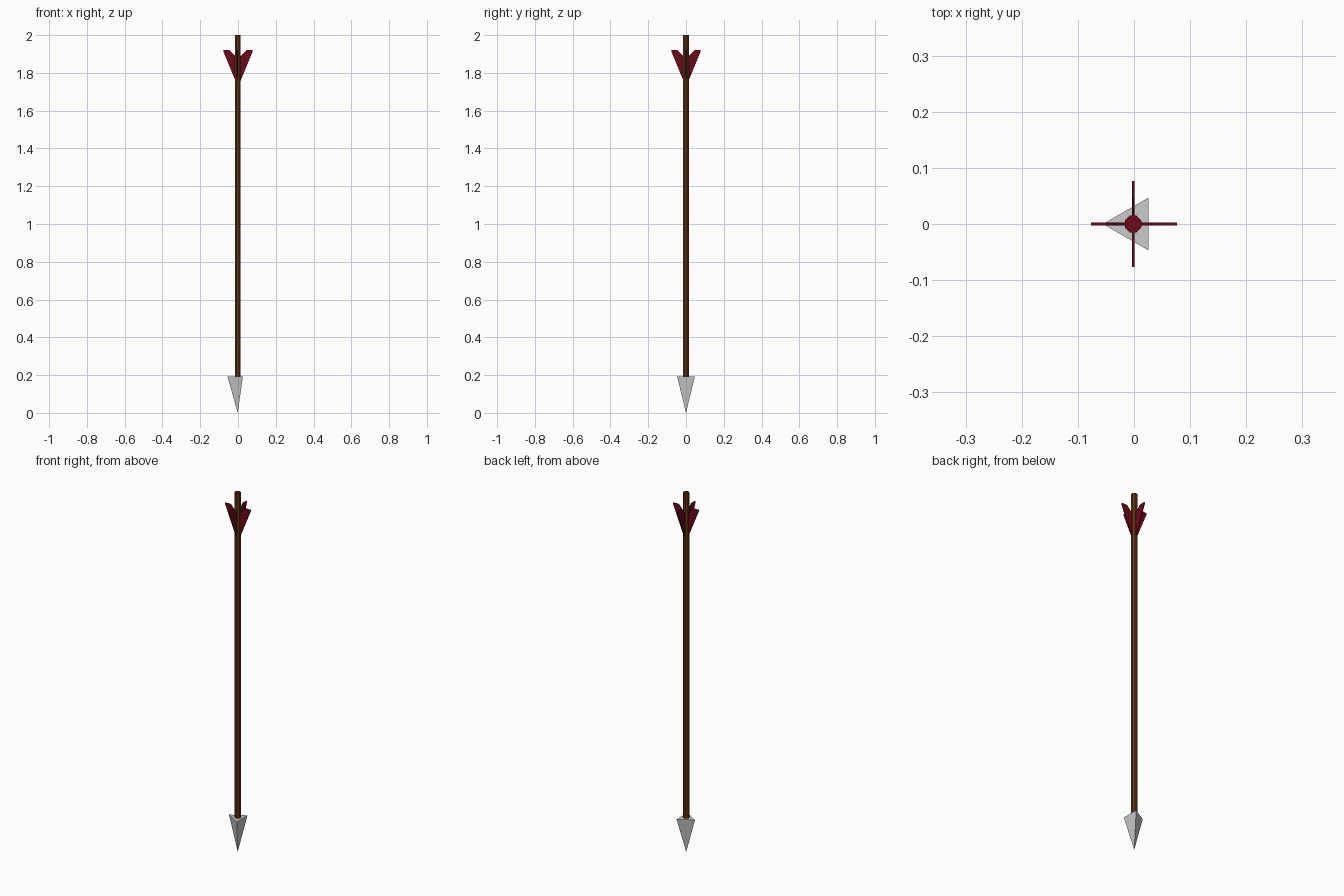
import bpy, bmesh
from math import pi, cos, sin
from mathutils import Matrix

if "Cube" in bpy.data.objects:
    bpy.data.objects.remove(bpy.data.objects["Cube"])


def paint(name, color):
    m = bpy.data.materials.new(name)
    m.diffuse_color = color
    m.use_nodes = True
    m.node_tree.nodes["Principled BSDF"].inputs["Base Color"].default_value = m.diffuse_color
    return m


wood = paint("wood", (0.13, 0.035, 0.008, 1))
red = paint("red_feather", (0.15, 0.003, 0.009, 1))
CX = -0.0015  # shaft and head axis


def finish(name, bm, mats=()):
    bmesh.ops.recalc_face_normals(bm, faces=bm.faces)
    me = bpy.data.meshes.new(name)
    bm.to_mesh(me)
    bm.free()
    for m in mats:
        me.materials.append(m)
    ob = bpy.data.objects.new(name, me)
    bpy.context.collection.objects.link(ob)
    return ob


# Shaft: octagonal rod with a red end cap
bm = bmesh.new()
z0, z1 = 0.18, 2.0
bmesh.ops.create_cone(bm, cap_ends=True, segments=8, radius1=0.016, radius2=0.016, depth=z1 - z0,
                      matrix=Matrix.Translation((CX, 0, (z0 + z1) / 2)) @ Matrix.Rotation(pi / 8, 4, 'Z'))
bm.normal_update()
for f in bm.faces:
    if f.normal.z > 0.9:
        f.material_index = 1
finish("shaft", bm, (wood, red))

# Head: three-sided pyramid pointing down
bm = bmesh.new()
tip = bm.verts.new((CX, 0, 0))
r = 0.054
base = [bm.verts.new((CX - r * cos(a), r * sin(a), 0.192)) for a in (0, 2 * pi / 3, 4 * pi / 3)]
bm.faces.new(base)
for i in range(3):
    bm.faces.new((tip, base[i], base[(i + 1) % 3]))
finish("arrow_head", bm)

# Four fletching vanes, each an extruded swept profile
profile = [(0.0, 1.725), (0.0, 1.872), (0.014, 1.888), (0.046, 1.922), (0.077, 1.922), (0.077, 1.912)]
t = 0.005
for i in range(4):
    bm = bmesh.new()
    face = bm.faces.new([bm.verts.new((x, -t / 2, z)) for x, z in profile])
    ext = bmesh.ops.extrude_face_region(bm, geom=[face], use_keep_orig=True)
    bmesh.ops.translate(bm, vec=(0, t, 0), verts=[g for g in ext["geom"] if isinstance(g, bmesh.types.BMVert)])
    bmesh.ops.rotate(bm, verts=bm.verts, matrix=Matrix.Rotation(i * pi / 2, 3, 'Z'))
    if i % 2:
        bmesh.ops.translate(bm, vec=(CX, 0, 0), verts=bm.verts)
    finish(f"feather_{i + 1}", bm, (red,))
